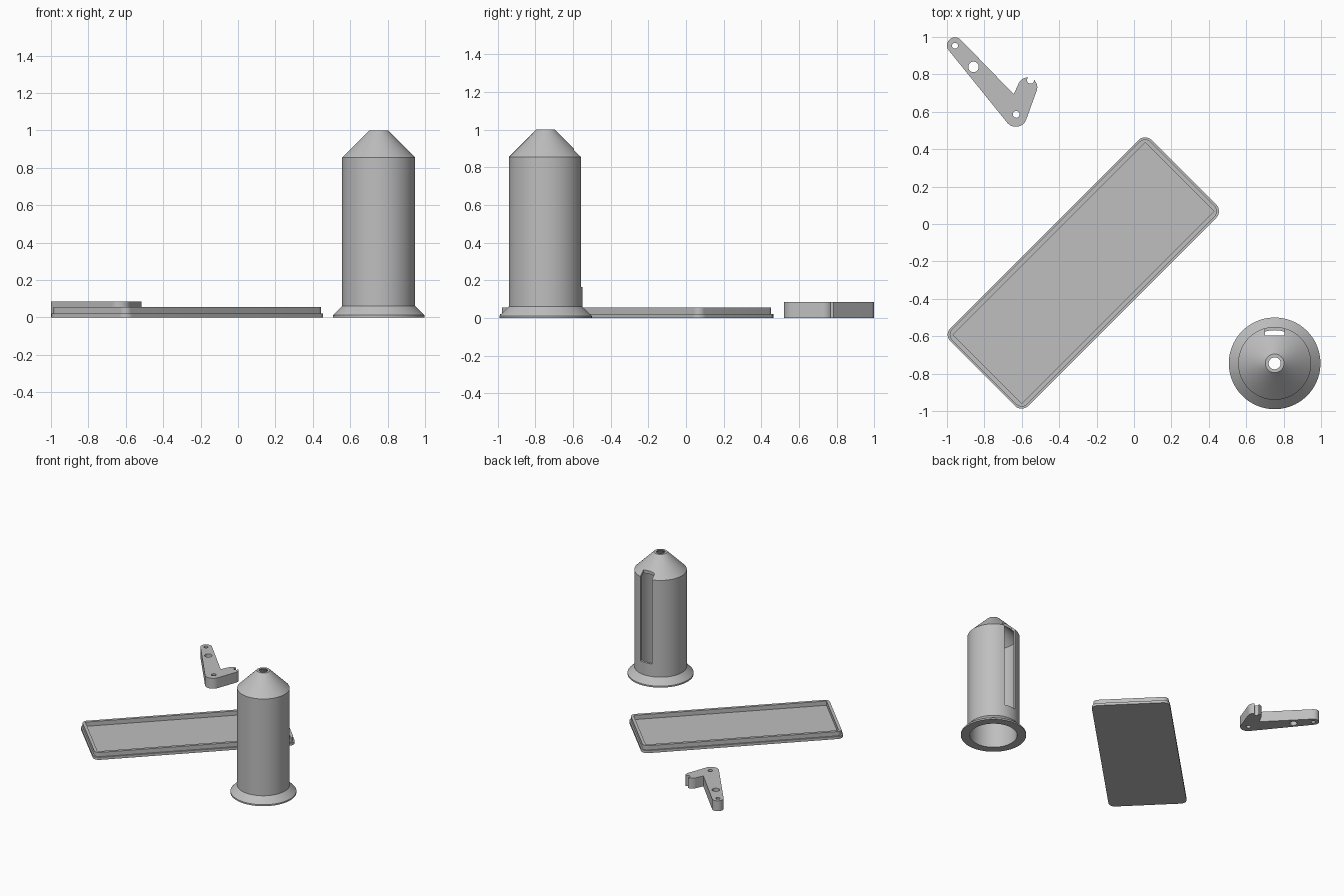
import bpy, bmesh, math
from mathutils import Vector

if "Cube" in bpy.data.objects:
    bpy.data.objects.remove(bpy.data.objects["Cube"])

grey = bpy.data.materials.new("grey_plastic")
grey.diffuse_color = (0.52, 0.52, 0.52, 1)
grey.use_nodes = True
grey.node_tree.nodes["Principled BSDF"].inputs["Base Color"].default_value = grey.diffuse_color


def make(name, bm):
    bmesh.ops.recalc_face_normals(bm, faces=bm.faces)
    me = bpy.data.meshes.new(name)
    bm.to_mesh(me)
    bm.free()
    me.materials.append(grey)
    ob = bpy.data.objects.new(name, me)
    bpy.context.collection.objects.link(ob)
    return ob


def prism(name, pts, z0, z1):
    bm = bmesh.new()
    face = bm.faces.new([bm.verts.new((x, y, z0)) for x, y in pts])
    top = bmesh.ops.extrude_face_region(bm, geom=[face], use_keep_orig=True)["geom"]
    verts = [v for v in top if isinstance(v, bmesh.types.BMVert)]
    bmesh.ops.translate(bm, verts=verts, vec=(0, 0, z1 - z0))
    return make(name, bm)


def arc(cx, cy, r, a0, a1, n):
    steps = [math.radians(a0 + (a1 - a0) * i / n) for i in range(n + 1)]
    return [(cx + r * math.cos(a), cy + r * math.sin(a)) for a in steps]


def lathe(name, profile, cx, cy, n=96):
    bm = bmesh.new()
    rings = [[bm.verts.new((x, y, z)) for x, y in arc(cx, cy, r, 0, 360, n)[:-1]]
             for r, z in profile]
    for a, b in zip(rings, rings[1:] + rings[:1]):
        for i in range(n):
            j = (i + 1) % n
            bm.faces.new((a[i], a[j], b[j], b[i]))
    return make(name, bm)


def activate(ob):
    bpy.ops.object.select_all(action='DESELECT')
    ob.select_set(True)
    bpy.context.view_layer.objects.active = ob


def cut(ob, cutter):
    mod = ob.modifiers.new("cut", 'BOOLEAN')
    mod.operation, mod.solver, mod.object = 'DIFFERENCE', 'EXACT', cutter
    activate(ob)
    bpy.ops.object.modifier_apply(modifier=mod.name)
    bpy.data.objects.remove(cutter)


def tray_outline(inset, radius):
    # rounded rectangle turned 45 degrees about the tray centre
    hx, hy, c = 0.761 - inset, 0.294 - inset, math.sqrt(0.5)
    pts = []
    for k, (sx, sy) in enumerate([(1, 1), (-1, 1), (-1, -1), (1, -1)]):
        if radius:
            pts += arc(sx * (hx - radius), sy * (hy - radius), radius, 90 * k, 90 * k + 90, 10)
        else:
            pts.append((sx * hx, sy * hy))
    return [(-0.271 + c * (u - v), -0.262 + c * (u + v)) for u, v in pts]


# hollow tower: flared foot, straight wall, conical cap with a hole
TX, TY = 0.752, -0.745
tower = lathe("tower", [(0.245, 0), (0.245, 0.012), (0.195, 0.062), (0.195, 0.855),
                        (0.05, 1.0), (0.032, 1.0), (0.032, 0.993), (0.177, 0.848),
                        (0.177, 0)], TX, TY)
# tall slot in the back of the tower
cut(tower, prism("slot_cutter", [(TX - 0.052, TY + 0.15), (TX + 0.052, TY + 0.15),
                                 (TX + 0.052, TY + 0.3), (TX - 0.052, TY + 0.3)], 0.165, 1.1))

# tray: base plate with a raised rim
plate = prism("tray_plate", tray_outline(0, 0.05), 0, 0.021)
rim = prism("tray_rim", tray_outline(0.011, 0.039), 0.021, 0.056)
cut(rim, prism("pocket_cutter", tray_outline(0.034, 0), 0, 0.1))

# bent lever arm with three holes and a notch in its short tip
arm = prism("lever_arm",
            arc(-0.957, 0.955, 0.043, 43, 223, 24) + arc(-0.632, 0.58, 0.06, 223, 340, 20)
            + arc(-0.569, 0.731, 0.052, -20, 157, 24) + [(-0.643, 0.694)], 0, 0.085)
for x, y, r in [(-0.957, 0.953, 0.016), (-0.858, 0.84, 0.028),
                (-0.63, 0.586, 0.018), (-0.553, 0.769, 0.019)]:
    cut(arm, prism("hole_cutter", arc(x, y, r, 0, 360, 32)[:-1], -0.1, 0.2))

for ob in (tower, plate, rim, arm):
    activate(ob)
    bpy.ops.object.shade_smooth_by_angle(angle=math.radians(30))
